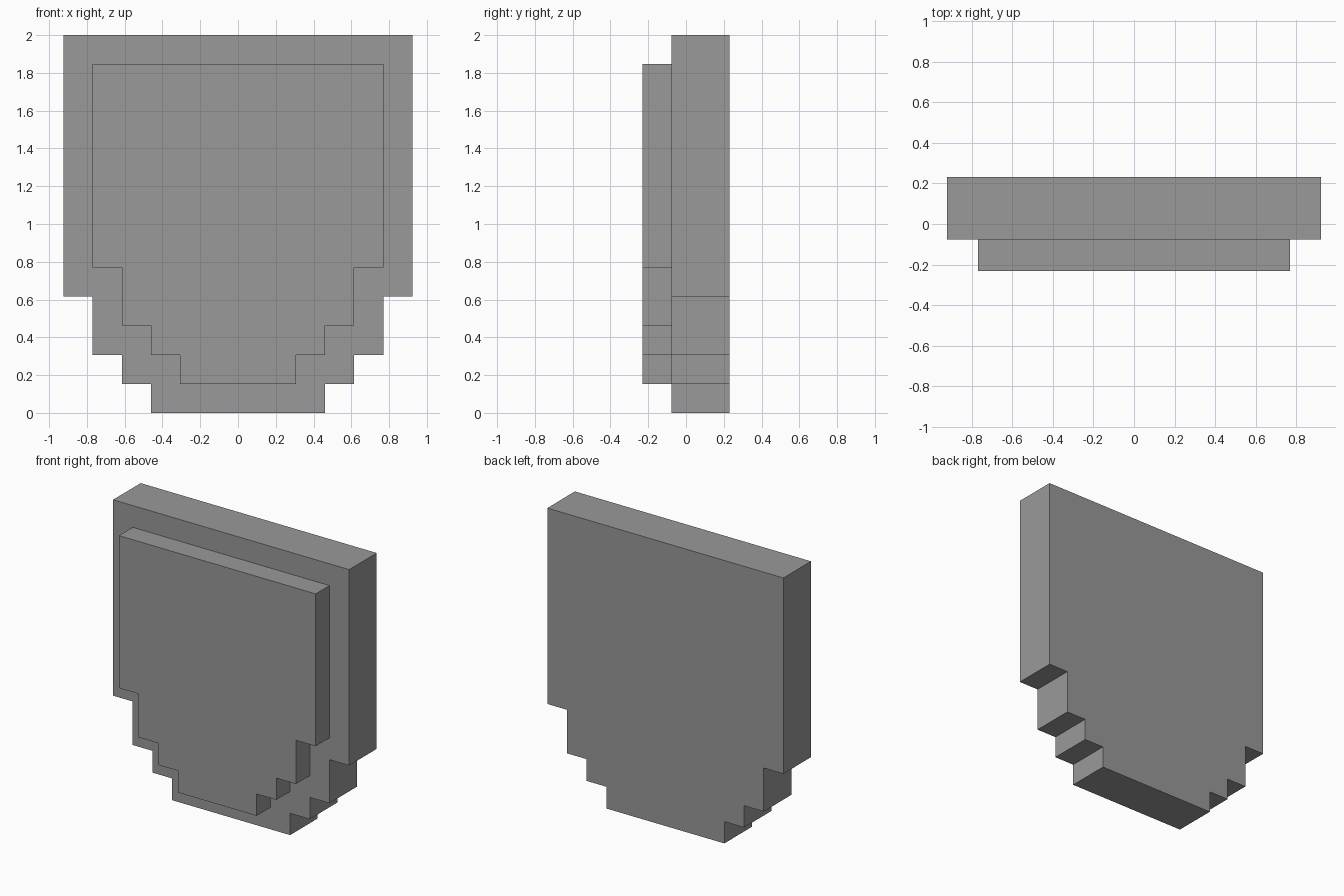
import bpy
import bmesh

cube = bpy.data.objects.get("Cube")
if cube:
    bpy.data.objects.remove(cube, do_unlink=True)

U = 2 / 13  # grid step of the stepped outline

grey = bpy.data.materials.new("plain_grey")
grey.use_nodes = True
colour = (0.32, 0.32, 0.32, 1)
grey.diffuse_color = colour
grey.node_tree.nodes["Principled BSDF"].inputs["Base Color"].default_value = colour


def stepped_plate(name, half_outline, y_front, y_back):
    """Mirror a right-hand stepped outline (x, z) and extrude it along y."""
    outline = half_outline + [(-x, z) for x, z in reversed(half_outline)]
    bm = bmesh.new()
    face = bm.faces.new([bm.verts.new((x * U, y_front * U, z * U)) for x, z in outline])
    extruded = bmesh.ops.extrude_face_region(bm, geom=[face], use_keep_orig=True)
    moved = [g for g in extruded["geom"] if isinstance(g, bmesh.types.BMVert)]
    bmesh.ops.translate(bm, verts=moved, vec=(0, (y_back - y_front) * U, 0))
    bmesh.ops.recalc_face_normals(bm, faces=bm.faces)
    mesh = bpy.data.meshes.new(name)
    bm.to_mesh(mesh)
    bm.free()
    mesh.materials.append(grey)
    obj = bpy.data.objects.new(name, mesh)
    bpy.context.collection.objects.link(obj)
    return obj


# Thick backing plate with steps narrowing to the base
stepped_plate("back_plate",
              [(3, 0), (3, 1), (4, 1), (4, 2), (5, 2), (5, 4), (6, 4), (6, 13)],
              -0.5, 1.5)

# Smaller raised panel on the front
stepped_plate("front_panel",
              [(2, 1), (2, 2), (3, 2), (3, 3), (4, 3), (4, 5), (5, 5), (5, 12)],
              -1.5, -0.5)
